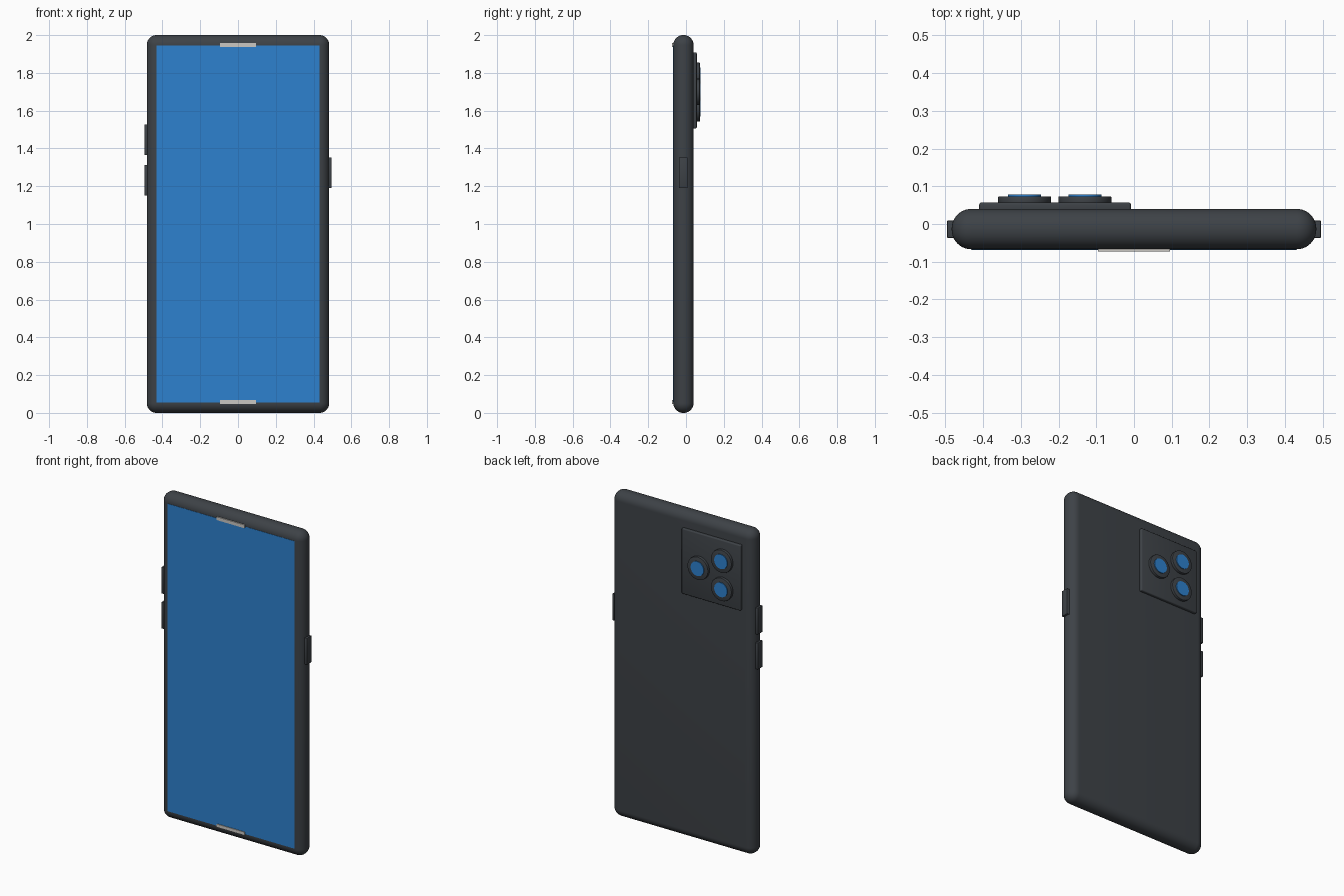
import bpy, math

if "Cube" in bpy.data.objects:
    bpy.data.objects.remove(bpy.data.objects["Cube"])


def material(name, rgb):
    m = bpy.data.materials.new(name)
    m.diffuse_color = (*rgb, 1)
    m.use_nodes = True
    m.node_tree.nodes["Principled BSDF"].inputs["Base Color"].default_value = m.diffuse_color
    return m


DARK = material("dark grey", (0.047, 0.054, 0.062))
BLUE = material("blue glass", (0.027, 0.22, 0.62))
LIGHT = material("light grey", (0.60, 0.58, 0.55))


def finish(o, name, mat, bevel=0, segments=3):
    o.name = name
    o.data.materials.append(mat)
    bpy.ops.object.transform_apply(location=False, rotation=True, scale=True)
    if bevel:
        b = o.modifiers.new("bevel", 'BEVEL')
        b.width = bevel
        b.segments = segments
        b.limit_method = 'ANGLE'
        bpy.ops.object.modifier_apply(modifier=b.name)
    bpy.ops.object.shade_smooth_by_angle(angle=math.radians(35))
    return o


def box(name, lo, hi, mat, bevel=0, segments=3):
    bpy.ops.mesh.primitive_cube_add(size=1, location=[(a + b) / 2 for a, b in zip(lo, hi)])
    o = bpy.context.object
    o.scale = [b - a for a, b in zip(lo, hi)]
    return finish(o, name, mat, bevel, segments)


def disc(name, x, z, y0, y1, r, mat, bevel=0):
    bpy.ops.mesh.primitive_cylinder_add(vertices=48, radius=r, depth=y1 - y0,
                                        location=(x, (y0 + y1) / 2, z),
                                        rotation=(math.pi / 2, 0, 0))
    return finish(bpy.context.object, name, mat, bevel, 2)


# Body with fully rounded rim, and the screen on its flat front
box("body", (-0.483, -0.067, 0), (0.483, 0.040, 2), DARK, 0.052, 10)
box("screen", (-0.431, -0.0685, 0.055), (0.431, -0.062, 1.946), BLUE)

# Speaker slots at the top and bottom of the screen
for name, z in (("top_speaker", 1.947), ("bottom_speaker", 0.058)):
    box(name, (-0.095, -0.073, z - 0.010), (0.095, -0.064, z + 0.010), LIGHT)

# Side buttons
for name, side, z0, z1 in (("volume_up_button", -1, 1.365, 1.528),
                           ("volume_down_button", -1, 1.150, 1.313),
                           ("power_button", 1, 1.190, 1.353)):
    xs = sorted((side * 0.46, side * 0.495))
    box(name, (xs[0], -0.037, z0), (xs[1], 0.009, z1), DARK, 0.002, 2)

# Camera plate with three lenses
box("camera_plate", (-0.410, 0.030, 1.506), (-0.008, 0.057, 1.908), DARK, 0.006)
for i, (x, z) in enumerate(((-0.290, 1.785), (-0.290, 1.612), (-0.130, 1.699)), 1):
    disc(f"lens_ring_{i}", x, z, 0.050, 0.073, 0.070, DARK, 0.002)
    disc(f"lens_glass_{i}", x, z, 0.068, 0.078, 0.044, BLUE)
